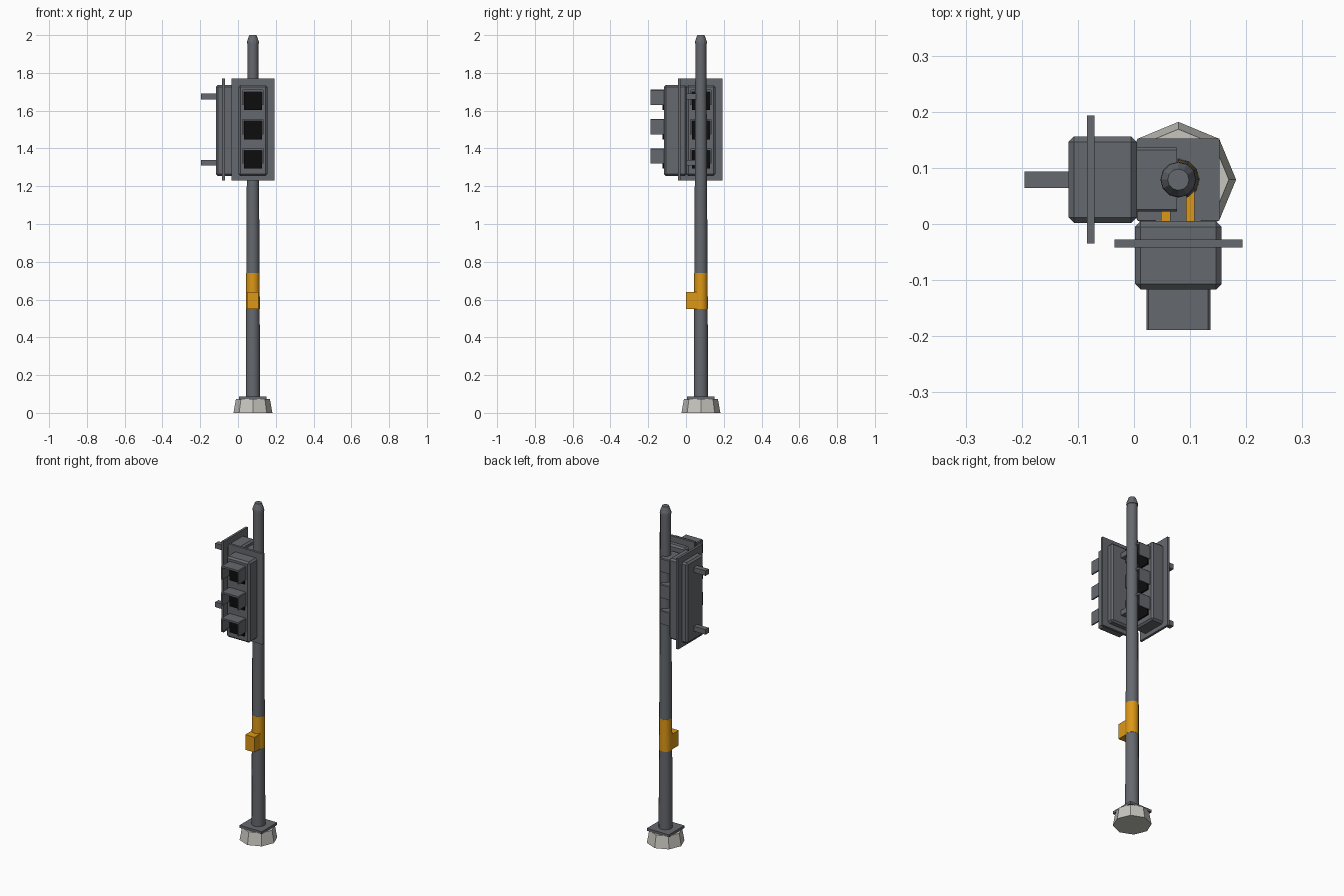
import bpy, bmesh, math
from mathutils import Matrix, Vector

if "Cube" in bpy.data.objects:
    bpy.data.objects.remove(bpy.data.objects["Cube"])


def material(name, colour):
    m = bpy.data.materials.new(name)
    m.use_nodes = True
    m.diffuse_color = (*colour, 1)
    m.node_tree.nodes["Principled BSDF"].inputs["Base Color"].default_value = (*colour, 1)
    return m


STEEL = material("steel grey", (0.13, 0.14, 0.155))
AMBER = material("amber", (0.72, 0.31, 0.008))
CONCRETE = material("concrete", (0.57, 0.56, 0.52))
BLACK = material("lens black", (0.004, 0.004, 0.004))
AXIS = 0.079  # the pole stands at this x and y


def finish(bm, name, mat, place=None, smooth=False):
    bmesh.ops.recalc_face_normals(bm, faces=bm.faces)
    if place:
        bm.transform(place)
    mesh = bpy.data.meshes.new(name)
    bm.to_mesh(mesh)
    bm.free()
    mesh.materials.append(mat)
    obj = bpy.data.objects.new(name, mesh)
    bpy.context.collection.objects.link(obj)
    if smooth:
        bpy.ops.object.select_all(action='DESELECT')
        obj.select_set(True)
        bpy.context.view_layer.objects.active = obj
        bpy.ops.object.shade_smooth_by_angle(angle=math.radians(35))
    return obj


def box(name, mat, low, high, place=None, bevel=0):
    low, high = Vector(low), Vector(high)
    bm = bmesh.new()
    bmesh.ops.create_cube(bm, size=1)
    bm.transform(Matrix.Translation((low + high) / 2) @ Matrix.Diagonal((*(high - low), 1)))
    if bevel:
        bmesh.ops.bevel(bm, geom=bm.edges[:], offset=bevel, segments=1, affect='EDGES')
    return finish(bm, name, mat, place)


def lathe(name, mat, sides, rings, smooth=False):
    """Closed turned solid from (radius, height) rings around the pole axis."""
    bm = bmesh.new()
    loops = []
    for r, z in rings:
        angles = [2 * math.pi * i / sides for i in range(sides)]
        loops.append([bm.verts.new((AXIS + r * math.cos(a), AXIS + r * math.sin(a), z))
                      for a in angles])
    for a, b in zip(loops, loops[1:]):
        for i in range(sides):
            j = (i + 1) % sides
            bm.faces.new((a[i], a[j], b[j], b[i]))
    bm.faces.new(loops[0])
    bm.faces.new(loops[-1])
    return finish(bm, name, mat, smooth=smooth)


def hood(name, z, place):
    """Visor open below: half profile mirrored, then pulled forward."""
    half = [(0.049, -0.02), (0.057, -0.02), (0.057, 0.057), (0.053, 0.061)]
    outline = half + [(-x, h) for x, h in reversed(half)]
    outline += [(-0.049, 0.05), (0.049, 0.05)]
    bm = bmesh.new()
    face = bm.faces.new([bm.verts.new((x, -0.115, z + h)) for x, h in outline])
    pulled = bmesh.ops.extrude_face_region(bm, geom=[face])
    verts = [v for v in pulled["geom"] if isinstance(v, bmesh.types.BMVert)]
    bmesh.ops.translate(bm, verts=verts, vec=(0, -0.074, 0))
    finish(bm, name, STEEL, place)


def signal_head(side, place):
    """Head facing -y, centred on local x = 0."""
    box(side + "_housing", STEEL, (-0.077, -0.117, 1.255), (0.077, 0.005, 1.735), place, 0.01)
    box(side + "_backplate", STEEL, (-0.114, -0.042, 1.23), (0.114, -0.028, 1.77), place)
    for label, z in (("upper", 1.65), ("middle", 1.495), ("lower", 1.34)):
        box(f"{side}_{label}_lens", BLACK, (-0.048, -0.125, z - 0.047),
            (0.048, -0.115, z + 0.049), place)
        hood(f"{side}_{label}_hood", z, place)
    for label, z in (("upper", 1.675), ("lower", 1.325)):
        box(f"{side}_{label}_bracket", STEEL, (-0.015, 0, z - 0.015),
            (0.015, 0.083, z + 0.015), place)


# Footing and mounting plate
lathe("footing", CONCRETE, 8, [(0.103, 0), (0.09, 0.073)])
box("mounting_plate", STEEL, (AXIS - 0.073, AXIS - 0.073, 0.072),
    (AXIS + 0.073, AXIS + 0.073, 0.087))

# Pole, end cap and coloured sleeve
lathe("pole", STEEL, 12, [(0.038, 0.08), (0.029, 1.97)], smooth=True)
lathe("pole_cap", STEEL, 12, [(0.032, 1.955), (0.031, 1.967), (0.019, 2.0)])
lathe("pole_sleeve", AMBER, 12, [(0.0365, 0.55), (0.0355, 0.74)], smooth=True)

# Push button box
box("button_box", AMBER, (0.048, 0, 0.55), (0.108, 0.06, 0.64))

# Two signal heads at right angles
signal_head("front", Matrix.Translation((AXIS, 0, 0)))
signal_head("side", Matrix.Translation((-0.112, AXIS, 0)) @ Matrix.Rotation(math.pi / 2, 4, 'Z'))
